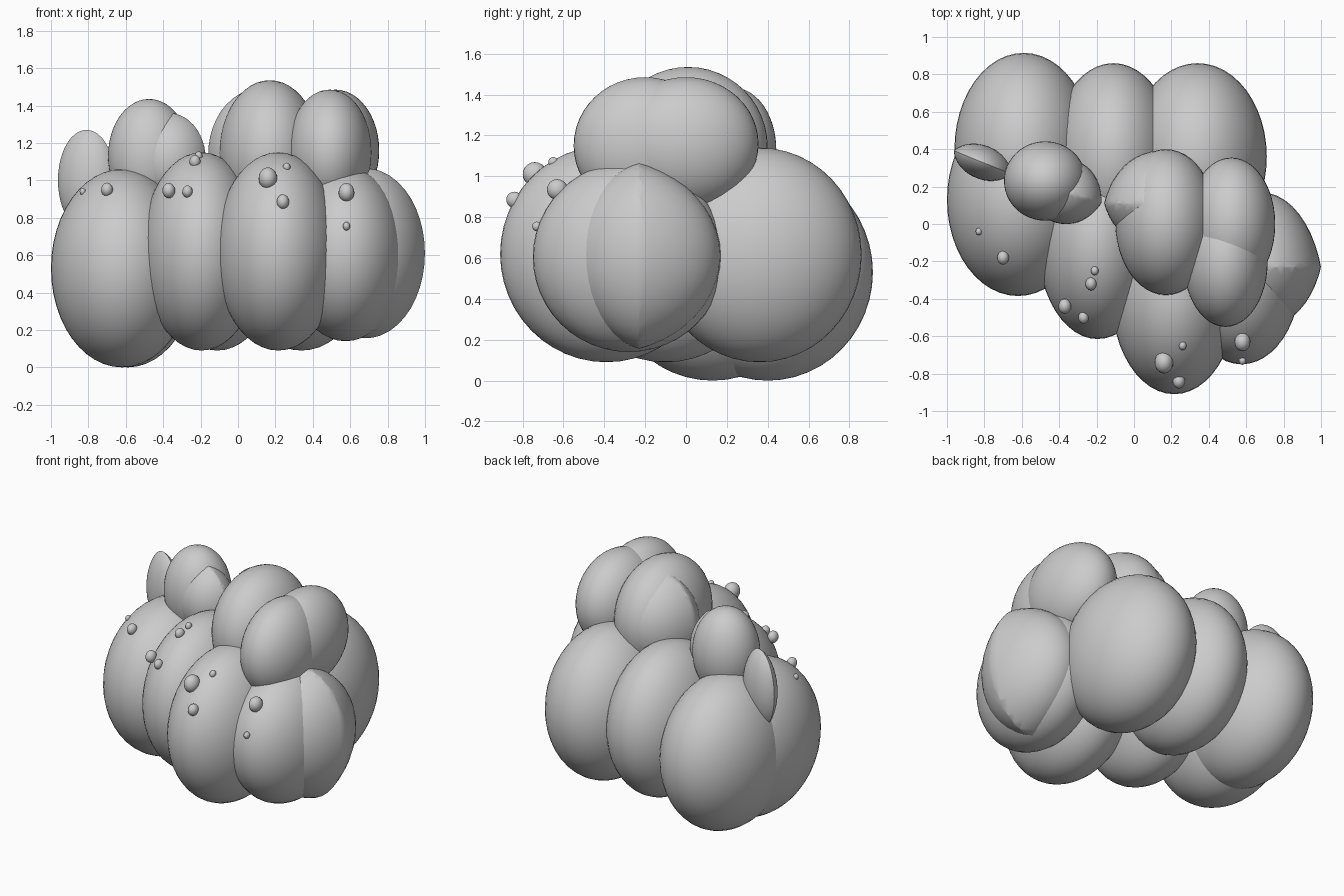
import bpy, bmesh, math
from mathutils import Matrix, Vector

cube = bpy.data.objects.get("Cube")
if cube:
    bpy.data.objects.remove(cube, do_unlink=True)

grey = bpy.data.materials.new("plain grey")
grey.use_nodes = True
grey.diffuse_color = (0.6, 0.6, 0.6, 1)
grey.node_tree.nodes["Principled BSDF"].inputs["Base Color"].default_value = grey.diffuse_color


def finish(bm, name):
    mesh = bpy.data.meshes.new(name)
    bm.to_mesh(mesh)
    bm.free()
    mesh.materials.append(grey)
    obj = bpy.data.objects.new(name, mesh)
    bpy.context.collection.objects.link(obj)
    bpy.ops.object.select_all(action='DESELECT')
    obj.select_set(True)
    bpy.context.view_layer.objects.active = obj
    bpy.ops.object.shade_smooth_by_angle(angle=math.radians(35))
    return obj


def blob(name, centre, radii, segments=48):
    bm = bmesh.new()
    bmesh.ops.create_uvsphere(bm, u_segments=segments, v_segments=segments // 2, radius=1)
    bm.transform(Matrix.Translation(centre) @ Matrix.Diagonal((*radii, 1)))
    return finish(bm, name)


def lens(name, centre, half_x, half_z, front, back, turn=0):
    """Sharp-rimmed body: two sphere caps meeting on an upright plane."""
    bm = bmesh.new()
    cut = 0.3
    rim = math.sqrt(1 - cut * cut)
    for side, depth in ((-1, front), (1, back)):
        part = bmesh.new()
        bmesh.ops.create_uvsphere(part, u_segments=48, v_segments=24, radius=1)
        bmesh.ops.bisect_plane(part, geom=part.verts[:] + part.edges[:] + part.faces[:],
                               plane_co=(0, side * cut, 0), plane_no=(0, side, 0),
                               clear_inner=True)
        part.transform(Matrix.Diagonal((half_x / rim, depth / (1 - cut), half_z / rim, 1))
                       @ Matrix.Translation((0, -side * cut, 0)))
        temp = bpy.data.meshes.new("half")
        part.to_mesh(temp)
        part.free()
        bm.from_mesh(temp)
        bpy.data.meshes.remove(temp)
    bmesh.ops.remove_doubles(bm, verts=bm.verts, dist=0.002)
    bm.transform(Matrix.Translation(centre) @ Matrix.Rotation(math.radians(turn), 4, 'Z'))
    return finish(bm, name)


# Lower cluster
blob("front_right_body", (-0.62, 0.13, 0.53), (0.38, 0.515, 0.53))
blob("back_right_body", (-0.59, 0.40, 0.53), (0.37, 0.515, 0.53))
blob("front_middle_body", (-0.195, -0.10, 0.62), (0.32, 0.515, 0.53))
blob("back_middle_body", (-0.11, 0.36, 0.615), (0.33, 0.5, 0.525))
blob("front_left_body", (0.215, -0.39, 0.62), (0.335, 0.52, 0.53))
blob("back_left_body", (0.34, 0.36, 0.615), (0.37, 0.5, 0.525))
blob("left_corner_body", (0.575, -0.28, 0.605), (0.315, 0.47, 0.465))
lens("left_end_body", (0.68, -0.23, 0.61), 0.32, 0.455, 0.33, 0.40)

# Upper left cluster
blob("tall_crown", (0.17, 0.01, 1.145), (0.27, 0.39, 0.39))
lens("crown_edge", (0.13, 0.11, 1.14), 0.29, 0.355, 0.24, 0.28)
blob("back_crown", (0.52, 0.0, 1.16), (0.235, 0.355, 0.325))
blob("front_crown", (0.49, -0.2, 1.15), (0.225, 0.35, 0.335))

# Upper right lobes
blob("inner_lobe", (-0.475, 0.23, 1.13), (0.22, 0.212, 0.305))
lens("inner_lobe_edge", (-0.37, 0.17, 1.11), 0.205, 0.25, 0.17, 0.18, -15)
lens("outer_lobe", (-0.81, 0.33, 1.0), 0.165, 0.27, 0.09, 0.09, -22)

# Small beads on the front
beads = [
    (-0.83, -0.04, 0.94, 0.018), (-0.70, -0.18, 0.95, 0.034),
    (-0.37, -0.44, 0.945, 0.037), (-0.27, -0.50, 0.94, 0.03),
    (-0.23, -0.32, 1.10, 0.032), (-0.21, -0.25, 1.13, 0.022),
    (0.16, -0.74, 1.01, 0.054), (0.26, -0.65, 1.07, 0.022),
    (0.24, -0.84, 0.885, 0.036), (0.58, -0.63, 0.935, 0.046),
    (0.58, -0.73, 0.755, 0.021),
]
for i, (x, y, z, r) in enumerate(beads):
    blob(f"bead_{i + 1}", (x, y, z), (r * 0.92, r * 1.1, r * 1.1), 20)
